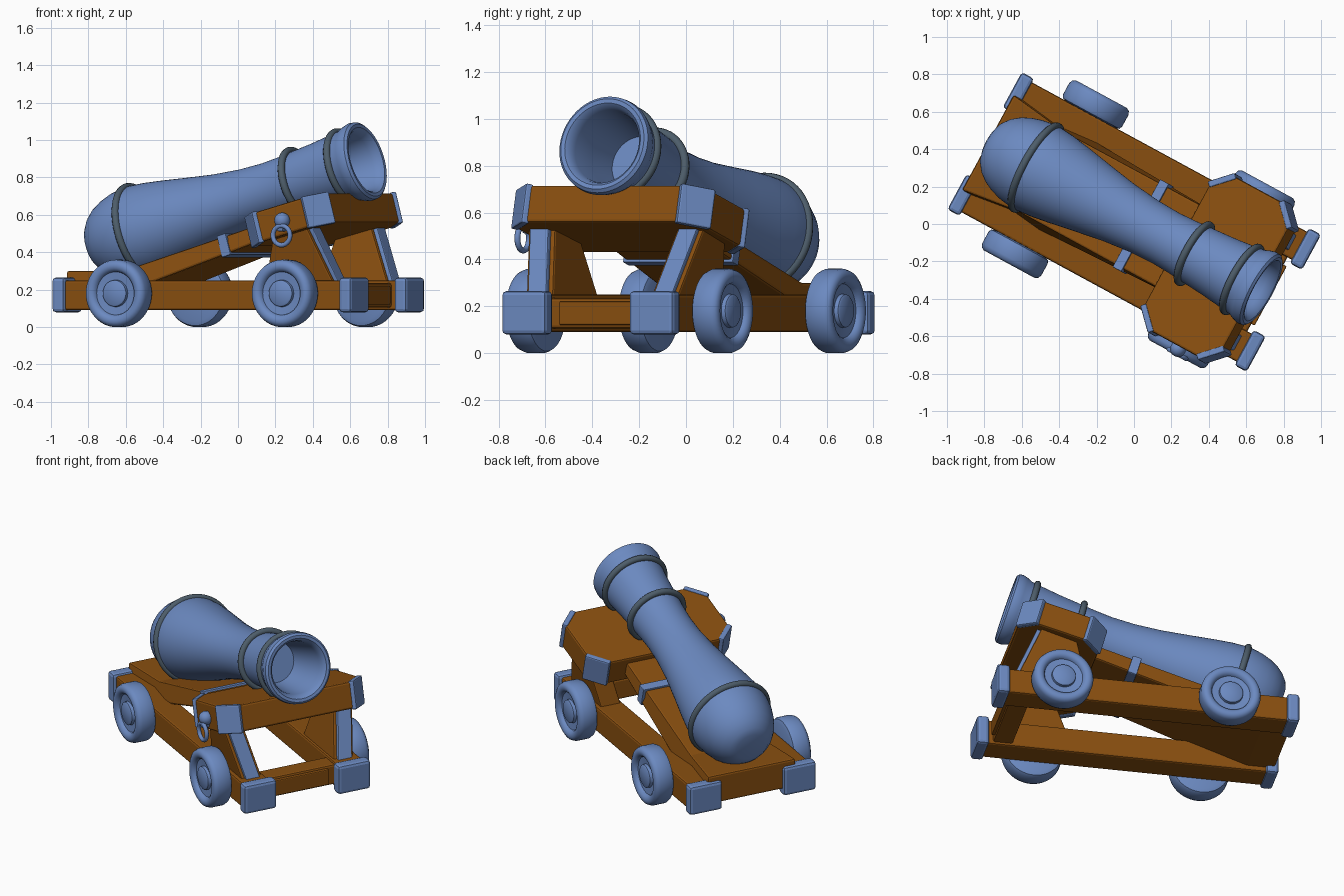
import bpy, bmesh, math
from mathutils import Matrix, Vector

if "Cube" in bpy.data.objects:
    bpy.data.objects.remove(bpy.data.objects["Cube"])

R, T = Matrix.Rotation, Matrix.Translation
# the whole model is turned about z: local x = along the carriage, y = across
WORLD = R(math.radians(-28.5), 4, 'Z') @ T((-0.004, 0.01, 0))


def material(name, col):
    m = bpy.data.materials.new(name)
    m.diffuse_color = (*col, 1)
    m.use_nodes = True
    m.node_tree.nodes["Principled BSDF"].inputs["Base Color"].default_value = m.diffuse_color
    return m


BLUE = material("blue_metal", (0.148, 0.252, 0.53))
WOOD = material("brown_wood", (0.25, 0.078, 0.005))
SLATE = material("slate_bands", (0.075, 0.11, 0.145))


def finish(name, bm, mat, mtx, bevel=0, smooth=False):
    bmesh.ops.recalc_face_normals(bm, faces=bm.faces)
    bm.transform(WORLD @ mtx)
    me = bpy.data.meshes.new(name)
    bm.to_mesh(me)
    bm.free()
    me.materials.append(mat)
    ob = bpy.data.objects.new(name, me)
    bpy.context.collection.objects.link(ob)
    if bevel:
        b = ob.modifiers.new("bevel", 'BEVEL')
        b.width, b.segments = bevel, 2
    if smooth:
        bpy.ops.object.select_all(action='DESELECT')
        ob.select_set(True)
        bpy.context.view_layer.objects.active = ob
        bpy.ops.object.shade_smooth_by_angle(angle=math.radians(40))
    return ob


def prism(name, pts, h, mat, mtx=Matrix(), bevel=0.012, warp=None):
    """Flat outline in xy, extruded to z = +-h."""
    bm = bmesh.new()
    lo = [bm.verts.new((x, y, -h)) for x, y in pts]
    hi = [bm.verts.new((x, y, h)) for x, y in pts]
    bm.faces.new(lo)
    bm.faces.new(hi)
    n = len(pts)
    for i in range(n):
        j = (i + 1) % n
        bm.faces.new((lo[i], lo[j], hi[j], hi[i]))
    if warp:
        for v in bm.verts:
            warp(v.co)
    return finish(name, bm, mat, mtx, bevel)


def box(name, c, size, mat, mtx=Matrix(), bevel=0.012):
    a, b = size[0] / 2, size[1] / 2
    return prism(name, [(-a, -b), (a, -b), (a, b), (-a, b)], size[2] / 2, mat, mtx @ T(c), bevel)


def lathe(name, prof, mat, mtx, n=48, closed=False):
    """Profile of (radius, height) turned around z."""
    bm = bmesh.new()
    rings = []
    for r, z in prof:
        rings.append([bm.verts.new((r * math.cos(2 * math.pi * k / n),
                                    r * math.sin(2 * math.pi * k / n), z)) for k in range(n)])
    pairs = list(zip(rings, rings[1:]))
    if closed:
        pairs.append((rings[-1], rings[0]))
    else:
        bm.faces.new(rings[0])
        bm.faces.new(rings[-1])
    for p, q in pairs:
        for k in range(n):
            l = (k + 1) % n
            bm.faces.new((p[k], p[l], q[l], q[k]))
    return finish(name, bm, mat, mtx, smooth=True)


def ring(name, major, minor, mat, mtx, n=48):
    prof = [(major + minor * math.cos(a * math.pi / 5), minor * math.sin(a * math.pi / 5))
            for a in range(10)]
    return lathe(name, prof, mat, mtx, n, closed=True)


SIDE = R(math.pi / 2, 4, 'X')   # outline drawn in xz, thickness across

# rails, end caps, wheels, legs: both sides
for s, side in ((1, "far"), (-1, "near")):
    box(f"rail_{side}", (-0.005, s * 0.31, 0.17), (1.74, 0.17, 0.16), WOOD)
    for e, end in ((1, "front"), (-1, "back")):
        box(f"rail_cap_{side}_{end}", (e * 0.873, s * 0.31, 0.172), (0.075, 0.215, 0.186), BLUE,
            bevel=0.018)
    for x, end in ((0.53, "front"), (-0.48, "back")):
        lathe(f"wheel_{side}_{end}",
              [(0.15, 0), (0.172, 0.008), (0.18, 0.025), (0.18, 0.095), (0.172, 0.115), (0.155, 0.125),
               (0.135, 0.123), (0.12, 0.112), (0.115, 0.098), (0.072, 0.094), (0.07, 0.112),
               (0.062, 0.118)], BLUE,
              T((x, s * 0.392, 0.18)) @ R(-s * math.pi / 2, 4, 'X'))

    # uprights lean outward slightly, with a metal strip down the front
    def lean(co, s=s):
        co.z -= s * (co.y - 0.25) * 0.2
    base = T((0, s * 0.305, 0)) @ SIDE
    prism(f"leg_{side}", [(0.36, 0.22), (0.785, 0.22), (0.635, 0.56), (0.44, 0.50)], 0.065, WOOD,
          base, 0.01, lean)
    prism(f"leg_strip_{side}", [(0.76, 0.24), (0.80, 0.24), (0.665, 0.55), (0.625, 0.55)], 0.045, BLUE,
          base, 0.006, lean)

# front cross piece between the rails
box("front_crosspiece", (0.75, 0, 0.17), (0.12, 0.48, 0.13), WOOD)
box("front_crosspiece_panel", (0.815, 0, 0.17), (0.03, 0.36, 0.10), WOOD, bevel=0.006)


# sloping bed under the barrel, narrower toward the front
def taper(co):
    if co.x > -0.6:
        co.z *= 0.25 / 0.29


prism("bed", [(-0.89, 0.12), (-0.72, 0.12), (0.35, 0.487), (0.35, 0.575), (-0.57, 0.30), (-0.89, 0.30)],
      0.29, WOOD, SIDE, 0.012, taper)
TILT = R(math.radians(-16), 4, 'Y')
strap = T((0.055, 0, 0.437)) @ TILT
for s, nm in ((1, "top"), (-1, "bottom")):
    box(f"bed_strap_{nm}", (0, 0, s * 0.05), (0.055, 0.53, 0.02), BLUE, strap, 0.004)
for s, nm in ((1, "far"), (-1, "near")):
    box(f"bed_strap_{nm}", (0, s * 0.257, 0), (0.055, 0.02, 0.118), BLUE, strap, 0.004)

# tilted cradle block with chamfered, plated corners
cradle = T((0.52, 0, 0.573)) @ R(math.radians(-15), 4, 'Y')
a, b, c = 0.25, 0.47, 0.10
prism("cradle_block", [(a, -b + c), (a, b - c), (a - c, b), (-a + c, b), (-a, b - c), (-a, -b + c),
                       (-a + c, -b), (a - c, -b)], 0.082, WOOD, cradle)
for sx in (1, -1):
    for sy in (1, -1):
        m = cradle @ T((sx * (a - c / 2), sy * (b - c / 2), 0)) @ R(sx * sy * math.pi / 4, 4, 'Z')
        box("cradle_corner_plate", (0, 0, 0), (0.035, 0.155, 0.174), BLUE,
            m, 0.008)

# eye bolt and hanging ring on the near side
lathe("ring_bolt", [(0.042 * math.sin(math.pi * k / 12) + 0.0005, -0.042 * math.cos(math.pi * k / 12))
                    for k in range(13)], BLUE, T((0.53, -0.485, 0.57)), 20)
ring("hanging_ring", 0.052, 0.013, BLUE, T((0.54, -0.51, 0.49)) @ R(math.pi / 2, 4, 'X'), 28)
box("ring_bolt_neck", (0.53, -0.49, 0.535), (0.04, 0.05, 0.05), BLUE)

# barrel with open bore, and its bands
AXIS = T((-0.60, 0.005, 0.51)) @ R(math.radians(90 - 15.5), 4, 'Y')
lathe("barrel",
      [(0.09, -0.288), (0.13, -0.272), (0.168, -0.24), (0.198, -0.2), (0.222, -0.15), (0.24, -0.09),
       (0.249, -0.03), (0.25, 0.02), (0.243, 0.1), (0.228, 0.2), (0.202, 0.35), (0.174, 0.52),
       (0.157, 0.68), (0.152, 0.82), (0.157, 0.93), (0.165, 1.03), (0.174, 1.15), (0.188, 1.28),
       (0.195, 1.335), (0.208, 1.365), (0.216, 1.395), (0.213, 1.42), (0.20, 1.432), (0.182, 1.43),
       (0.168, 1.415), (0.158, 1.38), (0.145, 1.25), (0.125, 1.1)], BLUE, AXIS, 56)
for nm, r, s in (("back", 0.25, 0.0), ("middle", 0.173, 1.0), ("muzzle", 0.193, 1.30)):
    ring(f"barrel_band_{nm}", r, 0.02, SLATE, AXIS @ T((0, 0, s)), 56)
